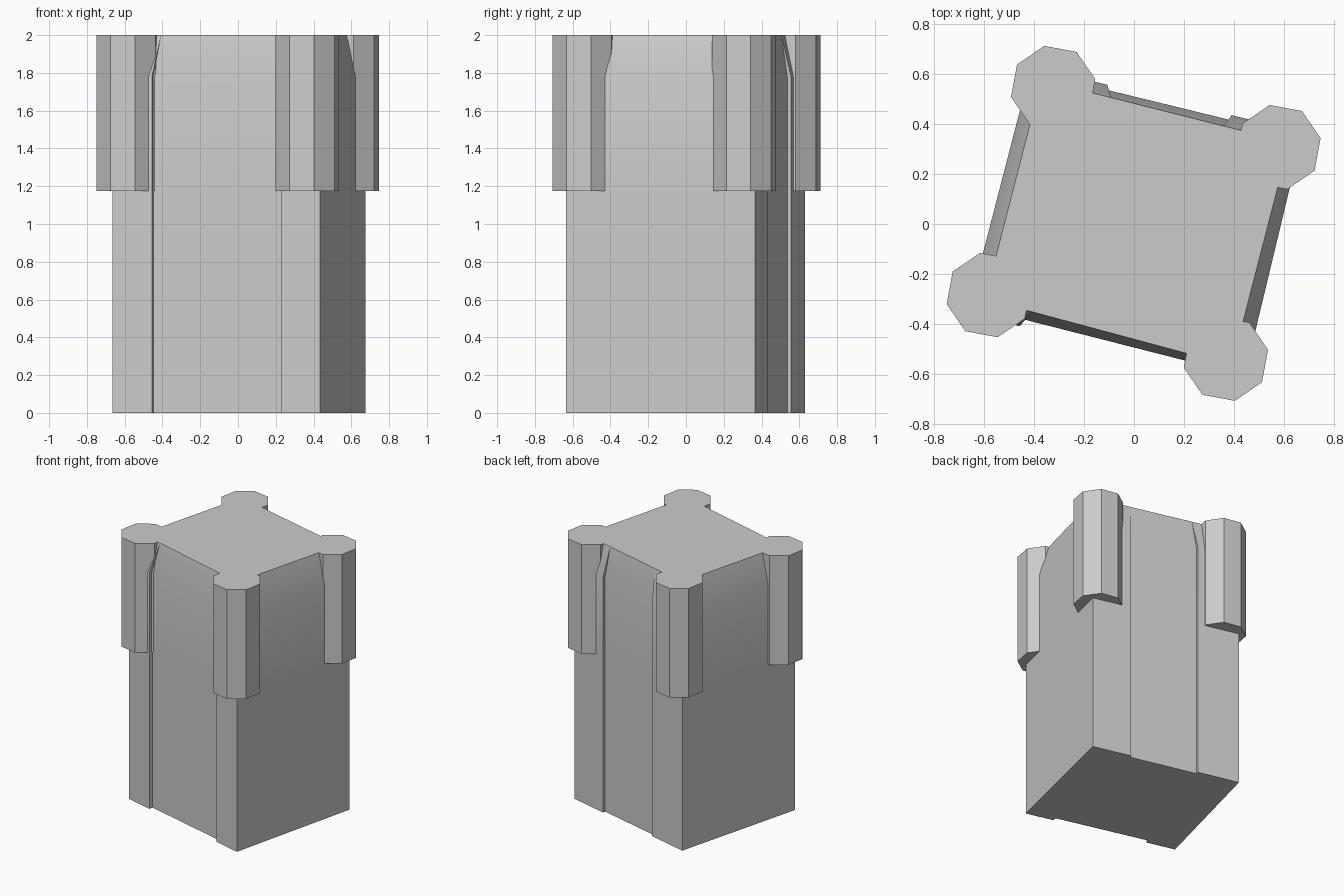
import bpy, bmesh, math
from mathutils import Vector

cube = bpy.data.objects.get("Cube")
if cube:
    bpy.data.objects.remove(cube, do_unlink=True)

stone = bpy.data.materials.new("grey_stone")
stone.use_nodes = True
stone.diffuse_color = (0.6, 0.6, 0.6, 1)
stone.node_tree.nodes["Principled BSDF"].inputs["Base Color"].default_value = (0.6, 0.6, 0.6, 1)

TOP, BEND, TURRET_BASE = 2.0, 1.78, 1.175


def loft(name, rings, smooth=False):
    """Skin a stack of equal-length rings and cap both ends."""
    bm = bmesh.new()
    levels = [[bm.verts.new(p) for p in ring] for ring in rings]
    count = len(levels[0])
    for low, high in zip(levels, levels[1:]):
        for i in range(count):
            j = (i + 1) % count
            bm.faces.new((low[i], low[j], high[j], high[i]))
    bm.faces.new(levels[0][::-1])
    bm.faces.new(levels[-1])
    bmesh.ops.remove_doubles(bm, verts=bm.verts, dist=0.0005)
    bmesh.ops.recalc_face_normals(bm, faces=bm.faces)
    mesh = bpy.data.meshes.new(name)
    bm.to_mesh(mesh)
    bm.free()
    mesh.materials.append(stone)
    obj = bpy.data.objects.new(name, mesh)
    bpy.context.collection.objects.link(obj)
    if smooth:
        bpy.ops.object.select_all(action='DESELECT')
        obj.select_set(True)
        bpy.context.view_layer.objects.active = obj
        bpy.ops.object.shade_smooth_by_angle(angle=math.radians(30))
    return obj


def wall_ring(corners, z, recessed):
    """Outline with a shallow recess between buttresses on the back and front walls."""
    right_front, right_back, left_back, left_front = [Vector(c) for c in corners]
    ring = [right_front]
    for a, b, t0, t1, depth in ((right_back, left_back, 0.263, 0.72, 0.02),
                                (left_front, right_front, 0.19, 0.814, 0.03)):
        along = (b - a).normalized()
        inward = Vector((-along.y, along.x)) * (depth if recessed else 0)
        p, q = a.lerp(b, t0), a.lerp(b, t1)
        ring += [a, p, p + inward, q + inward, q, b]
    return [(p.x, p.y, z) for p in ring[:-1]]


# Keep: straight walls that lean inwards at the top
wall = [(0.435, -0.635), (0.675, 0.365), (-0.41, 0.63), (-0.665, -0.355)]
roof = [(0.39, -0.565), (0.62, 0.325), (-0.37, 0.575), (-0.595, -0.30)]
loft("keep", [wall_ring(wall, 0, True), wall_ring(wall, TURRET_BASE, True),
              wall_ring(wall, BEND, True), wall_ring(roof, TOP, False)], smooth=True)

# Eight-sided corner turrets
turrets = {"front_right_turret": (-0.58, -0.284), "front_left_turret": (0.367, -0.538),
           "back_left_turret": (0.577, 0.307), "back_right_turret": (-0.323, 0.543)}
for name, (cx, cy) in turrets.items():
    angles = [math.radians(12 + 45 * k) for k in range(8)]
    loft(name, [[(cx + 0.172 * math.cos(a), cy + 0.172 * math.sin(a), z) for a in angles]
                for z in (TURRET_BASE, TOP)])
